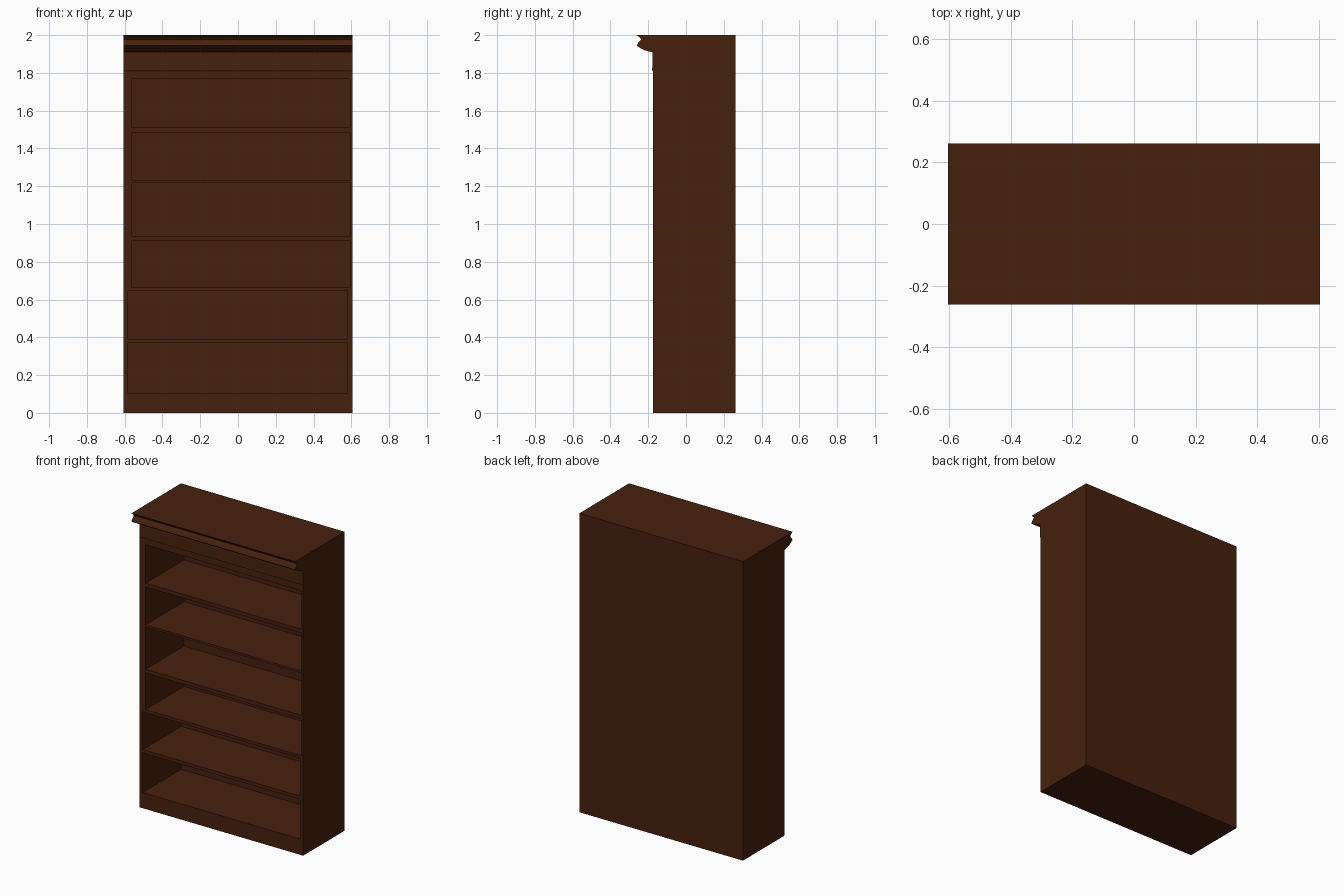
import bpy, bmesh, math

if "Cube" in bpy.data.objects:
    bpy.data.objects.remove(bpy.data.objects["Cube"])

HALF_W = 0.605
FRONT, BACK = -0.175, 0.262

wood = bpy.data.materials.new("dark brown wood")
wood.diffuse_color = (0.062, 0.0152, 0.0042, 1)
wood.use_nodes = True
wood.node_tree.nodes["Principled BSDF"].inputs["Base Color"].default_value = wood.diffuse_color


def make_object(name, bm):
    bmesh.ops.recalc_face_normals(bm, faces=bm.faces)
    mesh = bpy.data.meshes.new(name)
    bm.to_mesh(mesh)
    bm.free()
    mesh.materials.append(wood)
    obj = bpy.data.objects.new(name, mesh)
    bpy.context.collection.objects.link(obj)
    return obj


def add_box(bm, x0, x1, y0, y1, z0, z1):
    verts = bmesh.ops.create_cube(bm, size=1)["verts"]
    for v in verts:
        v.co.x = x1 if v.co.x > 0 else x0
        v.co.y = y1 if v.co.y > 0 else y0
        v.co.z = z1 if v.co.z > 0 else z0


# Cabinet with its fascia and crown moulding: one side profile (y, z) swept across
profile = [
    (BACK, 0), (FRONT, 0), (FRONT, 1.808),
    (FRONT - 0.004, 1.814), (FRONT - 0.002, 1.91),             # fascia
    (-0.2, 1.914), (-0.222, 1.921), (-0.243, 1.932),           # crown cove
    (-0.261, 1.945), (-0.255, 1.957), (-0.238, 1.977),
    (-0.245, 1.988), (-0.262, 2.0), (BACK, 2.0),
]
bm = bmesh.new()
side = bm.faces.new([bm.verts.new((-HALF_W, y, z)) for y, z in profile])
swept = bmesh.ops.extrude_face_region(bm, geom=[side])["geom"]
bmesh.ops.translate(bm, vec=(2 * HALF_W, 0, 0),
                    verts=[g for g in swept if isinstance(g, bmesh.types.BMVert)])
bookcase = make_object("bookcase_cabinet", bm)

# Shelf openings: left, right, bottom, top
openings = [
    (-0.583, 0.58, 0.105, 0.37), (-0.583, 0.58, 0.392, 0.645),
    (-0.562, 0.594, 0.665, 0.91), (-0.562, 0.594, 0.935, 1.217),
    (-0.562, 0.594, 1.232, 1.485), (-0.562, 0.594, 1.511, 1.768),
]
bm = bmesh.new()
for x0, x1, z0, z1 in openings:
    add_box(bm, x0, x1, FRONT - 0.2, 0.232, z0, z1)
cutter = make_object("opening_cutter", bm)
cutter.hide_render = True

bpy.context.view_layer.objects.active = bookcase
cut = bookcase.modifiers.new("shelf openings", "BOOLEAN")
cut.operation = "DIFFERENCE"
cut.solver = "EXACT"
cut.object = cutter
bpy.ops.object.modifier_apply(modifier=cut.name)
bpy.data.objects.remove(cutter)

# Smooth only the curved crown; keep its hard corners and flat panels crisp
bm = bmesh.new()
bm.from_mesh(bookcase.data)
for f in bm.faces:
    f.smooth = min(v.co.z for v in f.verts) > 1.905 and abs(f.normal.x) < 0.5
for e in bm.edges:
    e.smooth = len(e.link_faces) == 2 and e.calc_face_angle() < math.radians(32)
bm.to_mesh(bookcase.data)
bm.free()
